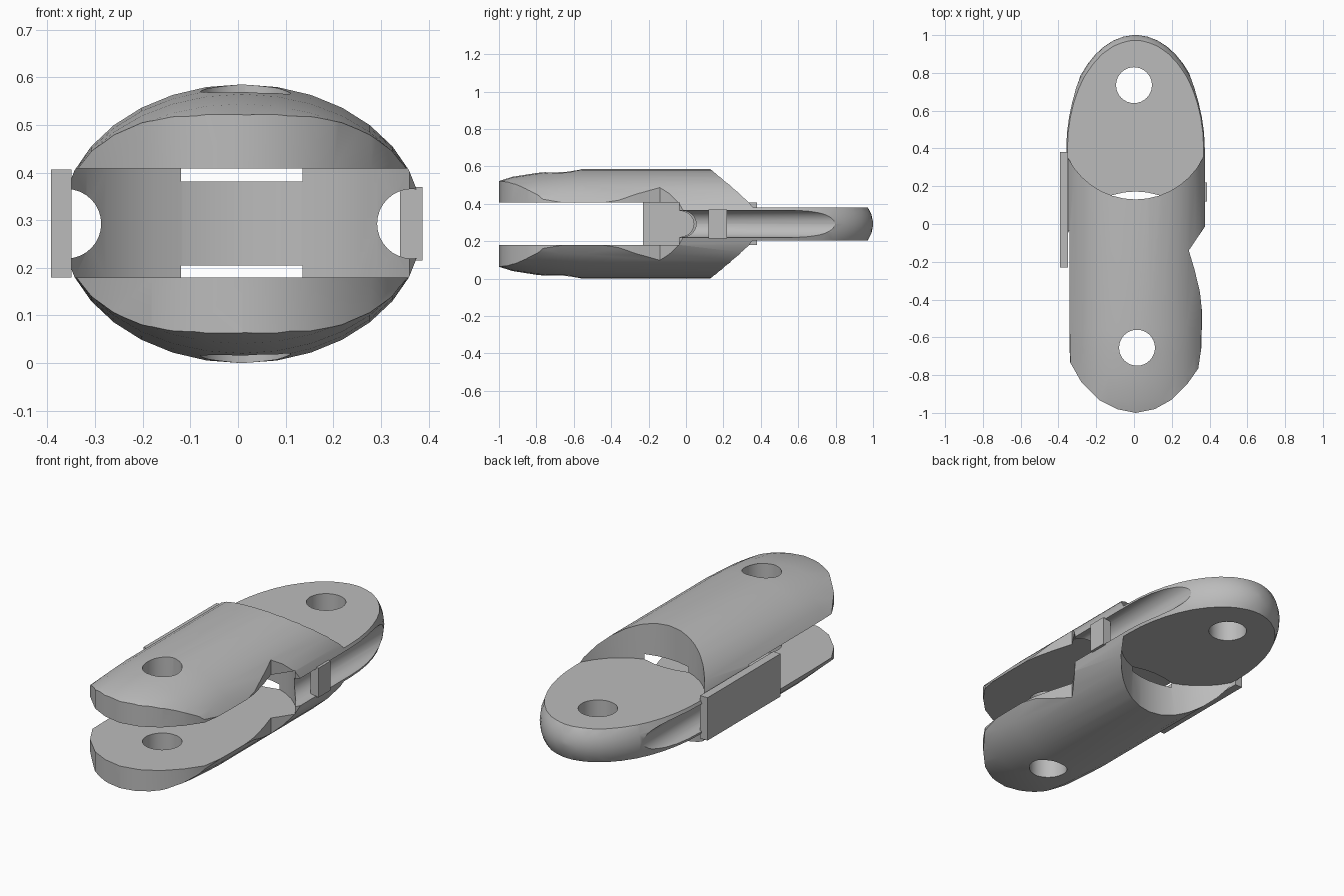
import bpy, bmesh, math
from mathutils import Matrix

cube = bpy.data.objects.get("Cube")
if cube:
    bpy.data.objects.remove(cube, do_unlink=True)

CX, CZ = 0.008, 0.2925      # axis of the link
HALF_W, HALF_H = 0.38, 0.2925

grey = bpy.data.materials.new("plain grey")
grey.use_nodes = True
grey.diffuse_color = (0.5, 0.5, 0.5, 1)
grey.node_tree.nodes["Principled BSDF"].inputs["Base Color"].default_value = (0.5, 0.5, 0.5, 1)


def make(name, bm):
    bmesh.ops.recalc_face_normals(bm, faces=bm.faces)
    mesh = bpy.data.meshes.new(name)
    bm.to_mesh(mesh)
    bm.free()
    mesh.materials.append(grey)
    obj = bpy.data.objects.new(name, mesh)
    bpy.context.collection.objects.link(obj)
    return obj


def prism(name, outline, z0, z1):
    bm = bmesh.new()
    face = bm.faces.new([bm.verts.new((x, y, z0)) for x, y in outline])
    # keep the starting face as the closed bottom of the prism
    top = bmesh.ops.extrude_face_region(bm, geom=[face], use_keep_orig=True)["geom"]
    verts = [v for v in top if isinstance(v, bmesh.types.BMVert)]
    bmesh.ops.translate(bm, verts=verts, vec=(0, 0, z1 - z0))
    return make(name, bm)


def box(name, x0, x1, y0, y1, z0, z1):
    return prism(name, [(x0, y0), (x1, y0), (x1, y1), (x0, y1)], z0, z1)


def cylinder(name, centre, radius, depth, along_y=False):
    bm = bmesh.new()
    turn = Matrix.Rotation(math.pi / 2, 4, "X") if along_y else Matrix()
    bmesh.ops.create_cone(bm, cap_ends=True, segments=32, radius1=radius, radius2=radius,
                          depth=depth, matrix=Matrix.Translation(centre) @ turn)
    return make(name, bm)


def arc(y, radius, start, steps=20):
    angles = [start + math.pi * i / steps for i in range(steps + 1)]
    return [(CX + radius * math.cos(a), y + radius * math.sin(a)) for a in angles]


def carve(target, tool, operation="DIFFERENCE"):
    tool.hide_render = True
    mod = target.modifiers.new("carve", "BOOLEAN")
    mod.operation, mod.solver, mod.object = operation, "EXACT", tool
    bpy.context.view_layer.objects.active = target
    bpy.ops.object.modifier_apply(modifier=mod.name)
    bpy.data.objects.remove(tool, do_unlink=True)


# Body: oval sections lofted along y, slimmer at the fork, egg shaped at the back
sections = [(-1.02, 1, 0.76), (-0.93, 1, 0.86), (-0.8, 1, 0.93), (-0.68, 1, 0.97), (-0.56, 1, 1)]
for i in range(12):
    a = math.radians(88) * i / 11
    sections.append((0.4 + 0.6 * math.sin(a) / math.sin(math.radians(88)), math.cos(a), math.cos(a)))
bm = bmesh.new()
N = 32
rings = []
for y, w, h in sections:
    rings.append([bm.verts.new((CX + HALF_W * w * math.cos(2 * math.pi * k / N), y,
                                CZ + HALF_H * h * math.sin(2 * math.pi * k / N))) for k in range(N)])
for r, s in zip(rings, rings[1:]):
    for k in range(N):
        bm.faces.new((r[k], r[(k + 1) % N], s[(k + 1) % N], s[k]))
bm.faces.new(rings[0])
bm.faces.new(rings[-1])
body = make("link_body", bm)

# Plan outline: rounded fork ends and the relief notch on one side
outline = [(-0.6, 1.2), (-0.6, -0.5), (-0.36, -0.66), (-0.345, -0.72), (-0.28, -0.835),
           (-0.18, -0.935), (-0.09, -0.98), (0.01, -1), (0.11, -0.98), (0.2, -0.93),
           (0.28, -0.85), (0.34, -0.765), (0.356, -0.66), (0.364, -0.5), (0.349, -0.36),
           (0.32, -0.24), (0.29, -0.14), (0.385, 0), (0.6, 0.3), (0.6, 1.2)]
carve(body, prism("plan_trim", outline, -0.3, 0.9), "INTERSECT")

# Fork slot with a concave round bottom
slot = [(0.6, -0.23)] + arc(-0.23, 0.402, 0) + [(-0.6, -0.23), (-0.6, -1.2), (0.6, -1.2)]
carve(body, prism("fork_slot", slot, 0.18, 0.408))

# Tongue: clear away above and below with a concave shoulder
shoulder = [(-0.6, 0.53)] + arc(0.53, 0.4, math.pi) + [(0.6, 0.53), (0.6, 1.2), (-0.6, 1.2)]
for z0, z1 in ((0.381, 0.9), (-0.3, 0.205)):
    carve(body, prism("tongue_clearance", shoulder, z0, z1))

# Pin holes
for x, y in ((0, 0.735), (0.016, -0.655)):
    carve(body, cylinder("pin_hole", (x, y, CZ), 0.095, 1.2))

# Round side grooves
for x in (-0.36, 0.365):
    carve(body, cylinder("side_groove", (x, 0.4, CZ), 0.073, 1.4, True))

# Smooth the curved walls and keep the cut edges sharp
body.data.shade_smooth()
body.data.set_sharp_from_angle(angle=math.radians(30))

# Retaining bar over one groove, cover plate over the other
box("groove_bar", 0.34, 0.387, 0.12, 0.22, 0.215, 0.37)
box("side_plate", -0.392, -0.349, -0.23, 0.38, 0.18, 0.406)
